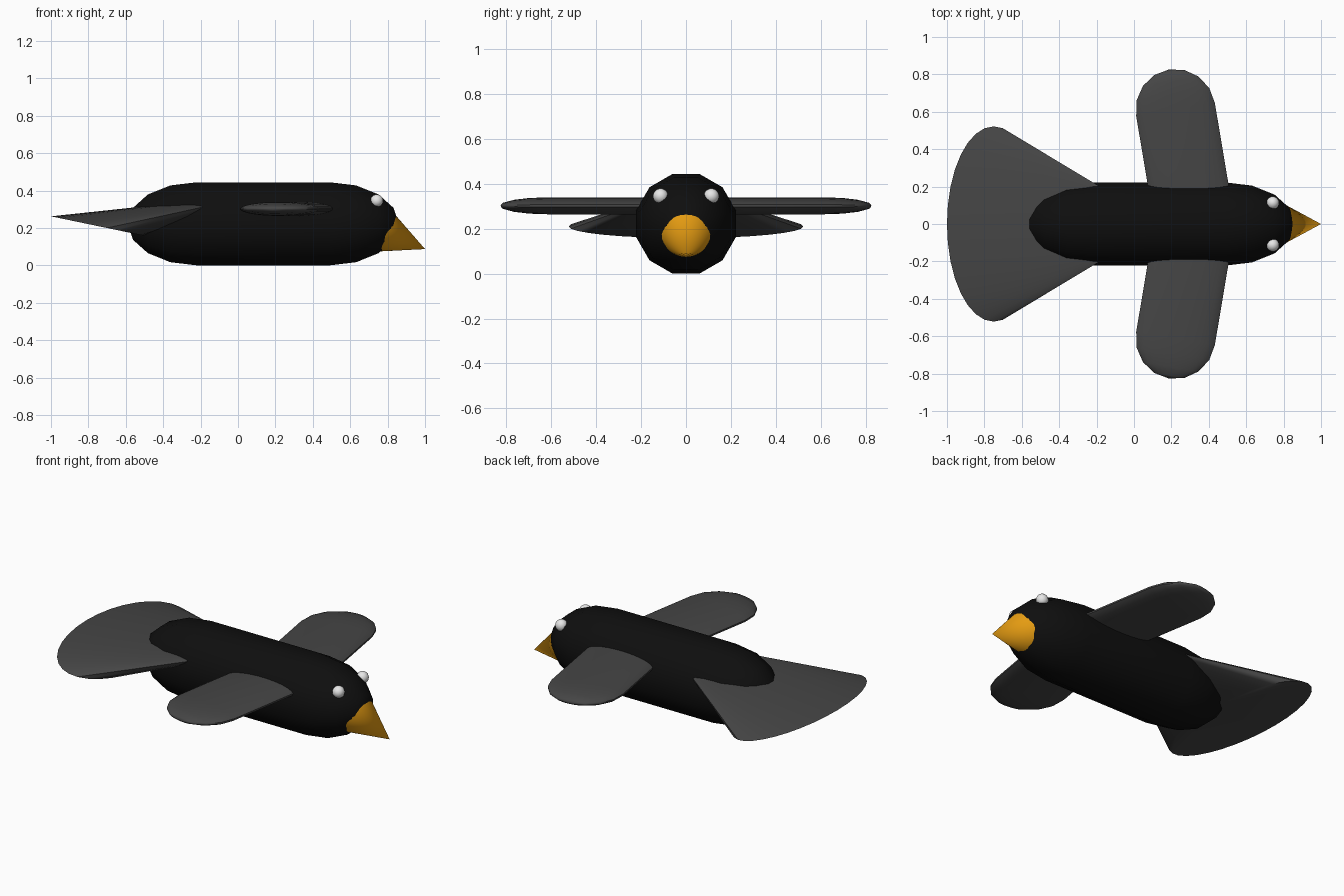
import bpy, bmesh, math
from mathutils import Matrix, Vector

if "Cube" in bpy.data.objects:
    bpy.data.objects.remove(bpy.data.objects["Cube"])


def material(name, rgb):
    m = bpy.data.materials.new(name)
    m.diffuse_color = (*rgb, 1)
    m.use_nodes = True
    m.node_tree.nodes["Principled BSDF"].inputs["Base Color"].default_value = m.diffuse_color
    return m


BLACK = material("black", (0.0045, 0.0045, 0.0045))
GREY = material("dark grey", (0.06, 0.06, 0.06))
ORANGE = material("orange", (0.78, 0.33, 0.006))
WHITE = material("white", (0.8, 0.8, 0.8))


def finish(name, bm, mat, mirror=False):
    """Turn a bmesh into a smooth object, optionally mirrored across y = 0."""
    bmesh.ops.recalc_face_normals(bm, faces=bm.faces)
    me = bpy.data.meshes.new(name)
    bm.to_mesh(me)
    bm.free()
    me.materials.append(mat)
    ob = bpy.data.objects.new(name, me)
    bpy.context.collection.objects.link(ob)
    bpy.ops.object.select_all(action='DESELECT')
    ob.select_set(True)
    bpy.context.view_layer.objects.active = ob
    bpy.ops.object.shade_smooth_by_angle(angle=math.radians(45))
    if mirror:
        mod = ob.modifiers.new("mirror", 'MIRROR')
        mod.use_axis = (False, True, False)
        mod.use_clip = False
        mod.use_mirror_merge = False
    return ob


def capsule(p0, p1, side_r, up_r, cap, sides, steps=4):
    """Capsule from p0 to p1 with an elliptical section and caps of length cap."""
    p0, p1 = Vector(p0), Vector(p1)
    axis = (p1 - p0).normalized()
    up = Vector((0, 0, 1))
    side = axis.cross(up)
    arc = [i * math.pi / 2 / steps for i in range(steps)]
    stations = [(p0 - axis * cap * math.sin(a), math.cos(a)) for a in reversed(arc)]
    stations += [(p1 + axis * cap * math.sin(a), math.cos(a)) for a in arc]
    bm = bmesh.new()
    rings = []
    for c, s in stations:
        ring = []
        for k in range(sides):
            t = 2 * math.pi * (k + 0.5) / sides
            ring.append(bm.verts.new(c + side * side_r * s * math.cos(t) + up * up_r * s * math.sin(t)))
        rings.append(ring)
    for a, b in zip(rings, rings[1:]):
        for k in range(sides):
            n = (k + 1) % sides
            bm.faces.new((a[k], a[n], b[n], b[k]))
    for ring, tip in ((rings[0], p0 - axis * cap), (rings[-1], p1 + axis * cap)):
        v = bm.verts.new(tip)
        for k in range(sides):
            bm.faces.new((ring[k], ring[(k + 1) % sides], v))
    return bm


def cone(apex, centre, u, v, sides):
    """Cone from an apex to an elliptical base spanned by half-axes u and v."""
    bm = bmesh.new()
    tip = bm.verts.new(apex)
    ring = []
    for k in range(sides):
        t = 2 * math.pi * k / sides
        ring.append(bm.verts.new(Vector(centre) + Vector(u) * math.cos(t) + Vector(v) * math.sin(t)))
    for k in range(sides):
        bm.faces.new((ring[k], ring[(k + 1) % sides], tip))
    bm.faces.new(ring)
    return bm


# Body: twelve-sided capsule with long rounded ends
finish("body", capsule((-0.22, 0, 0.222), (0.49, 0, 0.222), 0.23, 0.23, 0.37, 12), BLACK)

# Wings: flattened capsules, swept back
finish("wings", capsule((0.303, 0.13, 0.302), (0.222, 0.612, 0.302), 0.215, 0.038, 0.217, 24), GREY, mirror=True)

# Tail: fan-shaped cone with a slanted base
finish("tail", cone((0.15, 0, 0.385), (-0.75, 0, 0.21), (0.25, 0, -0.052), (0, 0.522, 0), 32), GREY)

# Beak: cone pointing down and forward
tilt, length, radius = math.radians(23), 0.30, 0.146
tip = Vector((1.0, 0, 0.087))
base = tip - Vector((math.cos(tilt), 0, -math.sin(tilt))) * length
finish("beak", cone(tip, base, (radius * math.sin(tilt), 0, radius * math.cos(tilt)), (0, radius, 0), 32), ORANGE)

# Eyes: small spheres
bm = bmesh.new()
bmesh.ops.create_uvsphere(bm, u_segments=20, v_segments=12, radius=0.034,
                          matrix=Matrix.Translation((0.742, 0.113, 0.345)))
finish("eyes", bm, WHITE, mirror=True)
